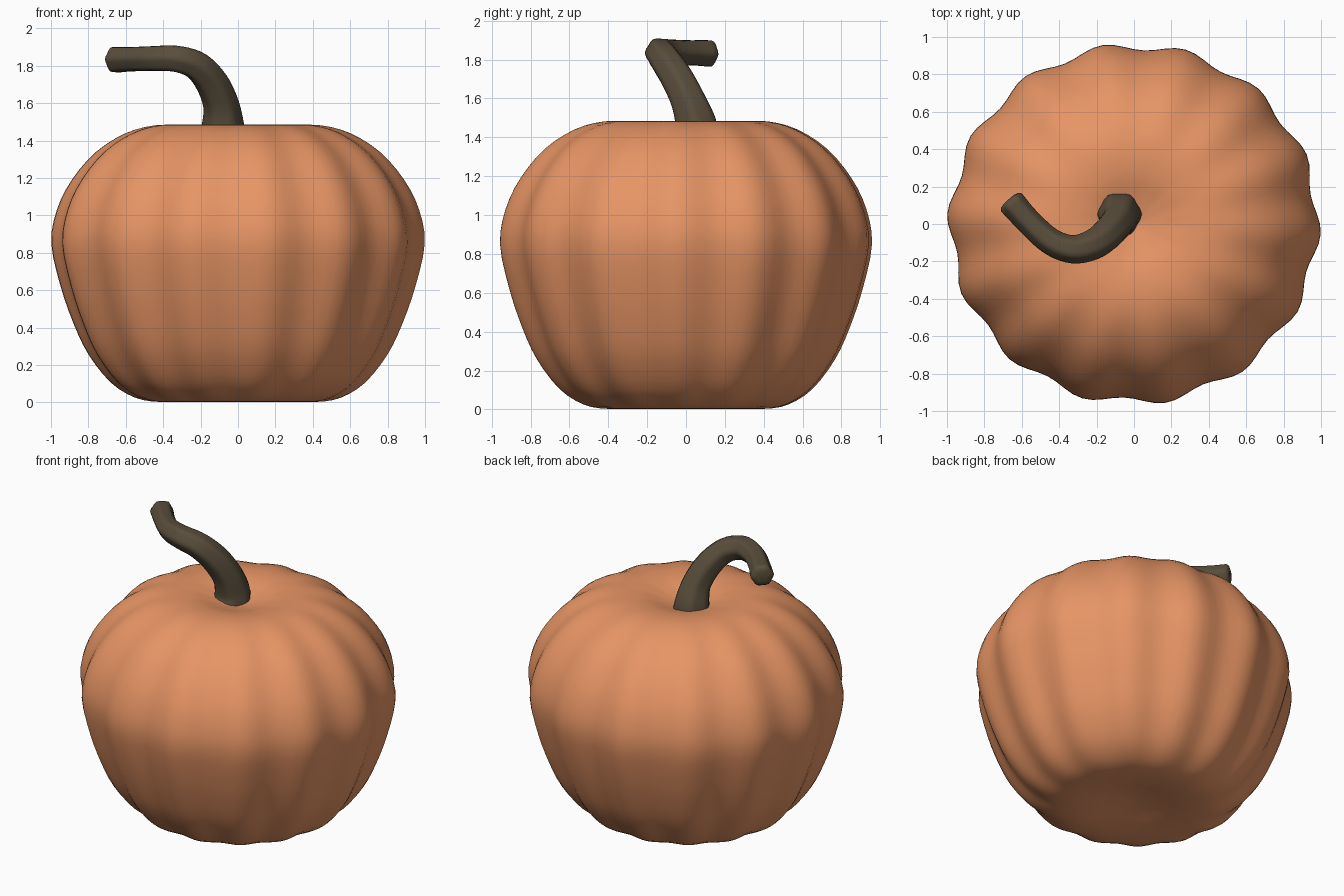
import bpy, bmesh
from math import sin, cos, pi, radians
from mathutils import Vector

if "Cube" in bpy.data.objects:
    bpy.data.objects.remove(bpy.data.objects["Cube"])


def smooth_path(pts, steps):
    """Catmull-Rom interpolation through the points."""
    p = [Vector(q) for q in pts]
    p = [2 * p[0] - p[1]] + p + [2 * p[-1] - p[-2]]
    out = []
    for i in range(1, len(p) - 2):
        a, b, c, d = p[i - 1:i + 3]
        for s in range(steps):
            t = s / steps
            out.append(0.5 * (2 * b + (c - a) * t + (2 * a - 5 * b + 4 * c - d) * t * t
                              + (3 * b - a - 3 * c + d) * t ** 3))
    return out + [p[-2]]


def skin(name, rings, color):
    """Join rings of points into a closed smooth surface."""
    bm = bmesh.new()
    loops = [[bm.verts.new(v) for v in r] for r in rings]
    n = len(loops[0])
    for a, b in zip(loops, loops[1:]):
        for i in range(n):
            j = (i + 1) % n
            bm.faces.new((a[i], a[j], b[j], b[i]))
    bm.faces.new(loops[0][::-1])
    bm.faces.new(loops[-1])
    bmesh.ops.recalc_face_normals(bm, faces=bm.faces)
    me = bpy.data.meshes.new(name)
    bm.to_mesh(me)
    bm.free()
    me.shade_smooth()
    ob = bpy.data.objects.new(name, me)
    bpy.context.collection.objects.link(ob)
    mat = bpy.data.materials.new(name + "_colour")
    mat.diffuse_color = (*color, 1)
    mat.use_nodes = True
    mat.node_tree.nodes["Principled BSDF"].inputs["Base Color"].default_value = mat.diffuse_color
    me.materials.append(mat)
    return ob


# Pumpkin body: profile (radius, height) turned around z with 14 soft ribs
profile = [(0.02, 0.05), (0.15, 0.035), (0.28, 0.013), (0.42, 0.003), (0.55, 0.025),
           (0.68, 0.105), (0.80, 0.255), (0.88, 0.42), (0.95, 0.62), (1.0, 0.85),
           (0.97, 1.03), (0.89, 1.19), (0.76, 1.34), (0.60, 1.44), (0.44, 1.482),
           (0.28, 1.478), (0.15, 1.445), (0.02, 1.415)]
RIBS, SEG = 14, 112
body = []
for r, z, _ in smooth_path([(r, z, 0) for r, z in profile], 3):
    ring = []
    for i in range(SEG):
        a = 2 * pi * i / SEG
        rib = 1 - 0.042 * min(1, r / 0.6) * (0.5 - 0.5 * cos(RIBS * (a + radians(3))))
        ring.append(Vector((r * rib * cos(a), 0.97 * r * rib * sin(a), z)))
    body.append(ring)
skin("pumpkin_body", body, (0.8, 0.3, 0.13))

# Stem: lobed cross-section swept along a hooked path
path = [(-0.08, 0.05, 1.39), (-0.08, 0.05, 1.47), (-0.09, 0.01, 1.59), (-0.14, -0.05, 1.71),
        (-0.22, -0.11, 1.80), (-0.33, -0.135, 1.837), (-0.45, -0.09, 1.838),
        (-0.57, 0.02, 1.835), (-0.655, 0.115, 1.832)]
radii = [0.12, 0.11, 0.092, 0.085, 0.078, 0.072, 0.068, 0.066, 0.07]
pts = smooth_path(path, 5)
rad = [v.x for v in smooth_path([(r, 0, 0) for r in radii], 5)]
# rounded tip
end = (pts[-1] - pts[-2]).normalized()
pts += [pts[-1] + end * 0.014, pts[-1] + end * 0.022]
rad += [0.06, 0.035]
SIDES = 24
stem = []
side = Vector((1, 0, 0))
for k, (p, r) in enumerate(zip(pts, rad)):
    t = (pts[min(k + 1, len(pts) - 1)] - pts[max(k - 1, 0)]).normalized()
    side = (side - t * side.dot(t)).normalized()
    up = t.cross(side)
    ring = []
    for i in range(SIDES):
        a = 2 * pi * i / SIDES
        q = r * (1 + 0.05 * cos(6 * a))
        ring.append(p + side * cos(a) * q + up * sin(a) * q)
    stem.append(ring)
skin("stem", stem, (0.1, 0.075, 0.045))
